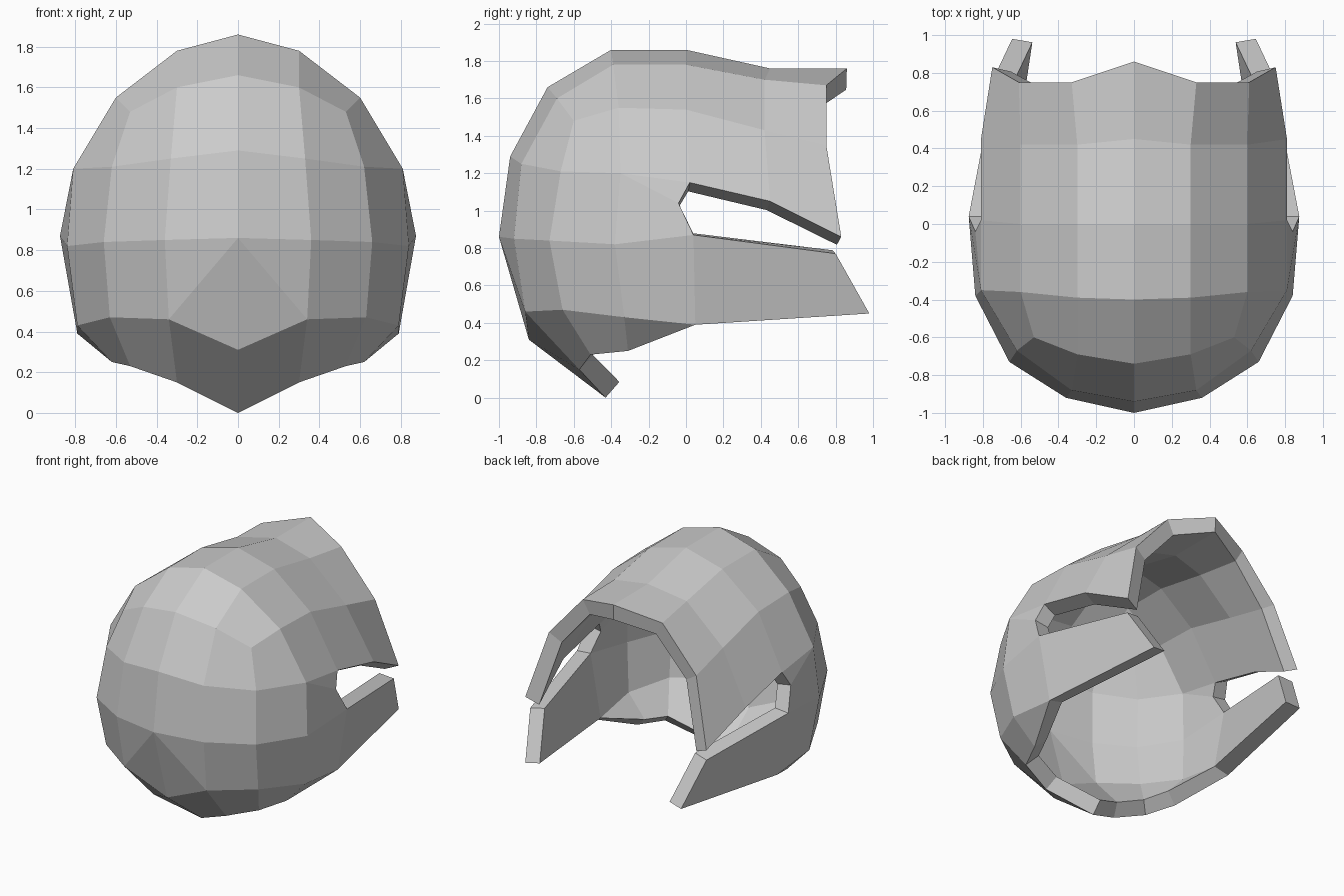
import bpy, bmesh
from mathutils import Vector

if "Cube" in bpy.data.objects:
    bpy.data.objects.remove(bpy.data.objects["Cube"])

bm = bmesh.new()


def row(xs, yzs):
    """One row of vertices from the centre line outwards."""
    return [bm.verts.new((x, y, z)) for x, (y, z) in zip(xs, yzs)]


def strip(a, b):
    """Quads between two neighbouring rows."""
    for i in range(min(len(a), len(b)) - 1):
        bm.faces.new((a[i], a[i + 1], b[i + 1], b[i]))


# dome: arches from the brow edge backwards
brow = row((0, .33, .61, .75), ((.86, 1.76), (.75, 1.67), (.75, 1.35), (.83, .86)))
dome_x = (0, .3, .6, .81)
arch1 = row(dome_x, ((.45, 1.76), (.42, 1.70), (.42, 1.43), (.45, 1.05)))
arch2 = row(dome_x, ((0, 1.86), (0, 1.78), (0, 1.54), (.02, 1.15)))
arch3 = row(dome_x, ((-.40, 1.86), (-.39, 1.78), (-.36, 1.55), (-.35, 1.20)))
arch4 = row((0, .3, .53), ((-.74, 1.66), (-.69, 1.60), (-.60, 1.48)))

# back: rings going down to the neck
ring1 = row((0, .33, .62), ((-.94, 1.29), (-.88, 1.25), (-.67, 1.21))) + [arch3[3]]
ring2 = row((0, .36, .66, .84, .875),
            ((-1, .86), (-.92, .85), (-.73, .84), (-.38, .82), (.04, .87)))
ring3 = row((0, .34, .63, .79, .79),
            ((-.84, .31), (-.86, .46), (-.66, .47), (-.33, .43), (.05, .39)))
neck = row((0, .3, .53, .62), ((-.43, 0), (-.57, .15), (-.51, .23), (-.31, .25)))

# corner of the slot and end of the jaw guard
slot = bm.verts.new((.84, -.04, 1.04))
jaw = row((.73, .645), ((.80, .77), (.98, .45)))

rows = [brow, arch1, arch2, arch3, arch4, ring1, ring2, ring3, neck]
for a, b in zip(rows, rows[1:]):
    strip(a, b)
for face in (
    (arch3[2], arch3[3], ring1[2], arch4[2]),
    (arch3[3], arch2[3], slot),
    (arch3[3], slot, ring2[4], ring2[3]),
    (ring3[3], ring3[4], neck[3]),
    (ring2[4], jaw[0], jaw[1], ring3[4]),
):
    bm.faces.new(face)

# the crease under the back of the head
bmesh.ops.connect_verts(bm, verts=[ring2[0], ring3[1]])

# consistent normals facing away from the middle
bmesh.ops.recalc_face_normals(bm, faces=bm.faces)
centre = Vector((0, 0, .9))
if sum(f.normal.dot(f.calc_center_median() - centre) for f in bm.faces) < 0:
    bmesh.ops.reverse_faces(bm, faces=bm.faces)

mesh = bpy.data.meshes.new("helmet_shell")
bm.to_mesh(mesh)
bm.free()
helmet = bpy.data.objects.new("helmet_shell", mesh)
bpy.context.collection.objects.link(helmet)

# other half, then wall thickness towards the inside
mirror = helmet.modifiers.new("mirror", 'MIRROR')
mirror.use_clip = True
wall = helmet.modifiers.new("wall", 'SOLIDIFY')
wall.thickness = 0.11
wall.offset = -1
wall.use_even_offset = True
